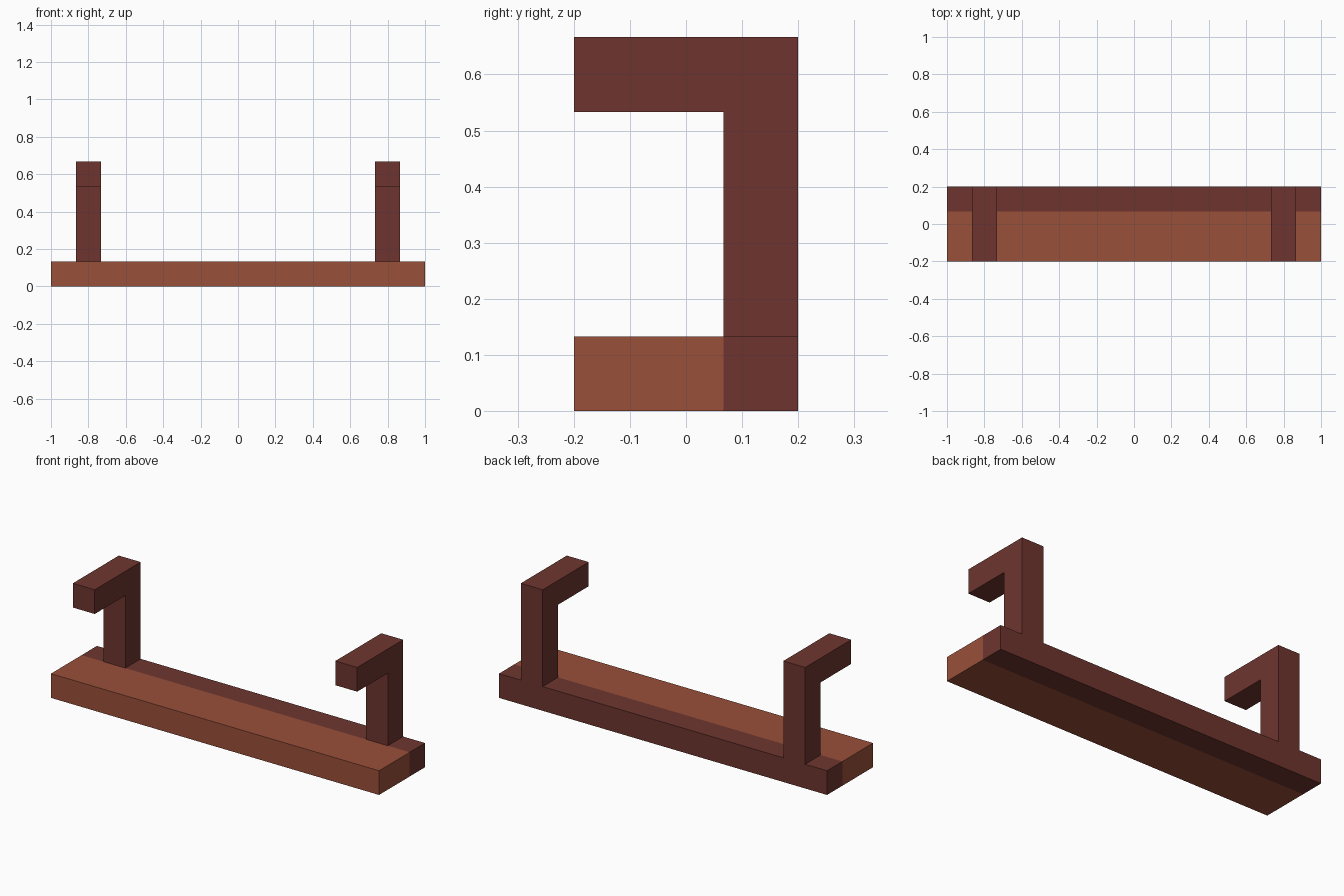
import bpy
import bmesh

if "Cube" in bpy.data.objects:
    bpy.data.objects.remove(bpy.data.objects["Cube"])

U = 2 / 15  # grid unit: thickness of every beam


def material(name, rgb):
    m = bpy.data.materials.new(name)
    m.diffuse_color = (*rgb, 1)
    m.use_nodes = True
    m.node_tree.nodes["Principled BSDF"].inputs["Base Color"].default_value = m.diffuse_color
    return m


light = material("light_wood", (0.322, 0.080, 0.043))
dark = material("dark_wood", (0.158, 0.036, 0.028))


def extrude_x(name, profile, x0, x1, mats):
    """Extrude a (y, z) profile along x into a closed solid."""
    bm = bmesh.new()
    face = bm.faces.new([bm.verts.new((x0, y, z)) for y, z in profile])
    out = bmesh.ops.extrude_face_region(bm, geom=[face], use_keep_orig=True)
    moved = [v for v in out["geom"] if isinstance(v, bmesh.types.BMVert)]
    bmesh.ops.translate(bm, verts=moved, vec=(x1 - x0, 0, 0))
    bmesh.ops.recalc_face_normals(bm, faces=bm.faces)
    mesh = bpy.data.meshes.new(name)
    for m in mats:
        mesh.materials.append(m)
    obj = bpy.data.objects.new(name, mesh)
    bpy.context.collection.objects.link(obj)
    return obj, bm


# Board, cut lengthwise so the back third is dark
board, bm = extrude_x("board", [(-0.2, 0), (0.2, 0), (0.2, U), (-0.2, U)],
                      -1, 1, [light, dark])
bmesh.ops.bisect_plane(bm, geom=bm.verts[:] + bm.edges[:] + bm.faces[:],
                       plane_co=(0, 0.2 - U, 0), plane_no=(0, 1, 0))
for f in bm.faces:
    f.material_index = int(f.calc_center_median().y > 0.2 - U)
bm.to_mesh(board.data)
bm.free()

# Hooked brackets: a post at the back with an arm reaching forward
hook = [(0.2 - U, U), (0.2, U), (0.2, 5 * U), (-0.2, 5 * U),
        (-0.2, 4 * U), (0.2 - U, 4 * U)]
for side, x in (("left", -0.8), ("right", 0.8)):
    obj, bm = extrude_x(side + "_bracket", hook, x - U / 2, x + U / 2, [dark])
    bm.to_mesh(obj.data)
    bm.free()
